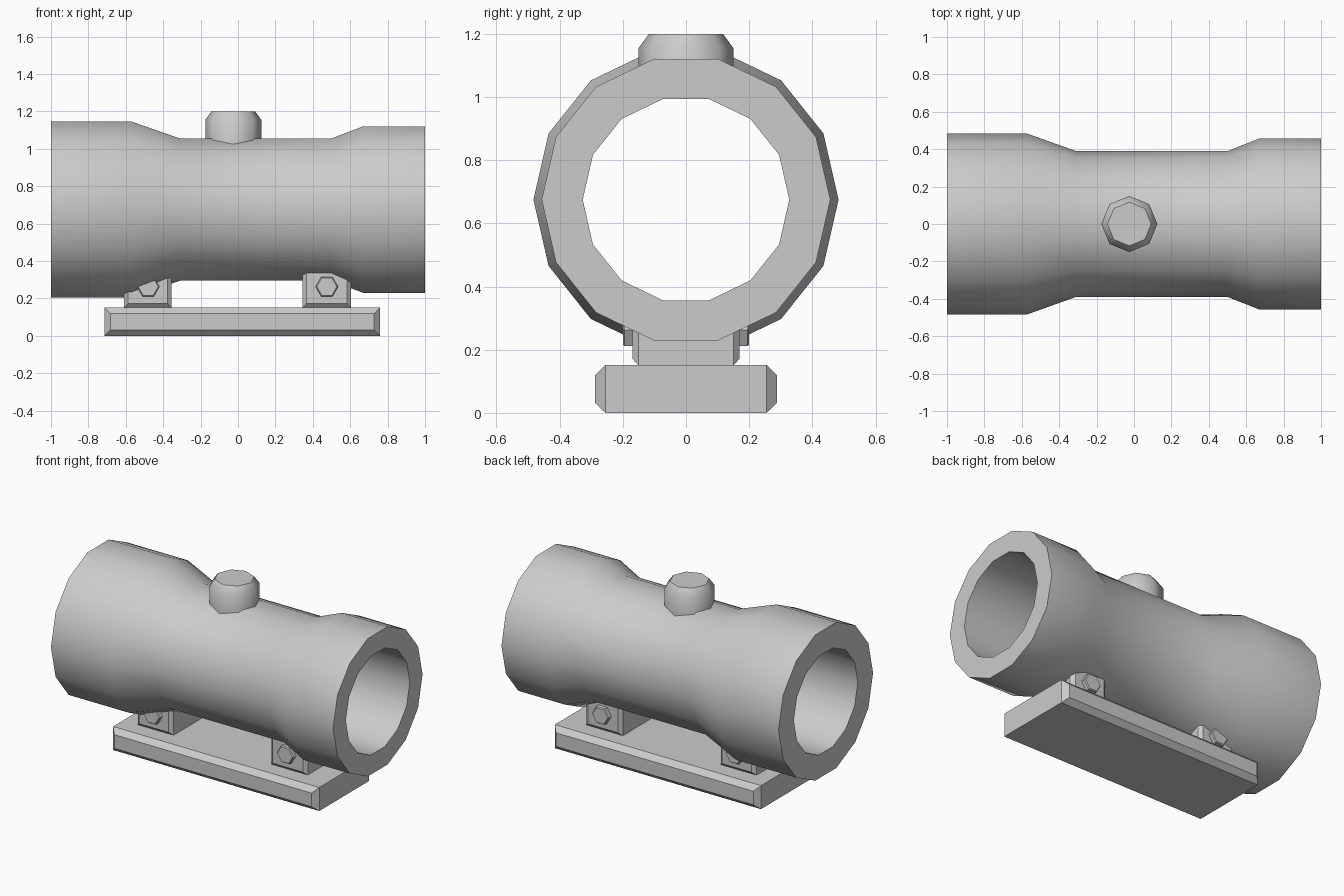
import bpy, bmesh
from math import cos, sin, pi, radians
from mathutils import Matrix, Vector

cube = bpy.data.objects.get("Cube")
if cube:
    bpy.data.objects.remove(cube, do_unlink=True)

grey = bpy.data.materials.new("plain_grey")
grey.use_nodes = True
colour = (0.6, 0.6, 0.6, 1)
grey.diffuse_color = colour
grey.node_tree.nodes["Principled BSDF"].inputs["Base Color"].default_value = colour


def loft(name, rings, closed=False, matrix=Matrix(), smooth=False):
    """Skin a list of point rings, capping the ends or closing into a loop."""
    bm = bmesh.new()
    loops = [[bm.verts.new(p) for p in ring] for ring in rings]
    pairs = list(zip(loops, loops[1:]))
    if closed:
        pairs.append((loops[-1], loops[0]))
    else:
        bm.faces.new(loops[0])
        bm.faces.new(loops[-1])
    for a, b in pairs:
        for i in range(len(a)):
            j = (i + 1) % len(a)
            bm.faces.new((a[i], a[j], b[j], b[i]))
    bm.transform(matrix)
    bmesh.ops.recalc_face_normals(bm, faces=bm.faces)
    mesh = bpy.data.meshes.new(name)
    bm.to_mesh(mesh)
    bm.free()
    mesh.materials.append(grey)
    if smooth:
        mesh.shade_smooth()
        mesh.set_sharp_from_angle(angle=radians(50))
    obj = bpy.data.objects.new(name, mesh)
    bpy.context.collection.objects.link(obj)
    return obj


def lathe(name, profile, sides, phase=0, **options):
    """Turn (radius, height) points around the local z axis."""
    angles = [phase + 2 * pi * i / sides for i in range(sides)]
    rings = [[Vector((r * cos(a), r * sin(a), h)) for a in angles] for r, h in profile]
    return loft(name, rings, **options)


def side_chamfered_block(name, x0, x1, z0, z1, y_inner, y_outer, inset, top_inset):
    """Box whose front and back faces are raised with chamfered borders."""
    def rect(y, d, t):
        return [(x0 + d, y, z0 + d), (x1 - d, y, z0 + d),
                (x1 - d, y, z1 - t), (x0 + d, y, z1 - t)]
    return loft(name, [rect(-y_outer, inset, top_inset), rect(-y_inner, 0, 0),
                       rect(y_inner, 0, 0), rect(y_outer, inset, top_inset)])


# Hollow sight tube, flared at both ends
tube_profile = [(0.483, -1), (0.483, -0.57), (0.39, -0.31), (0.39, 0.5),
                (0.457, 0.67), (0.457, 1), (0.327, 1), (0.327, -1)]
lathe("sight_tube", tube_profile, 14, phase=pi / 2, closed=True, smooth=True,
      matrix=Matrix.Translation((0, 0, 0.675)) @ Matrix.Rotation(pi / 2, 4, 'Y'))

# Adjustment knob on top
lathe("top_knob", [(0.15, 1.01), (0.15, 1.155), (0.117, 1.2)], 8, smooth=True,
      matrix=Matrix.Translation((-0.025, 0, 0)))

# Base plate
side_chamfered_block("base_plate", -0.715, 0.76, 0, 0.152, 0.255, 0.288, 0.032, 0.032)

# Two mounting blocks, each with a hexagonal bolt on both sides
for end, x0, x1, bolt_x in (("right", -0.61, -0.355, -0.48), ("left", 0.345, 0.605, 0.475)):
    side_chamfered_block(end + "_mount", x0, x1, 0.15, 0.345, 0.15, 0.17, 0.022, 0)
    for side, sign in (("front", 1), ("back", -1)):
        lathe(f"{end}_{side}_bolt", [(0.06, 0.16), (0.06, 0.194), (0.054, 0.2)], 6,
              matrix=Matrix.Translation((bolt_x, 0, 0.263))
              @ Matrix.Rotation(sign * pi / 2, 4, 'X'))
